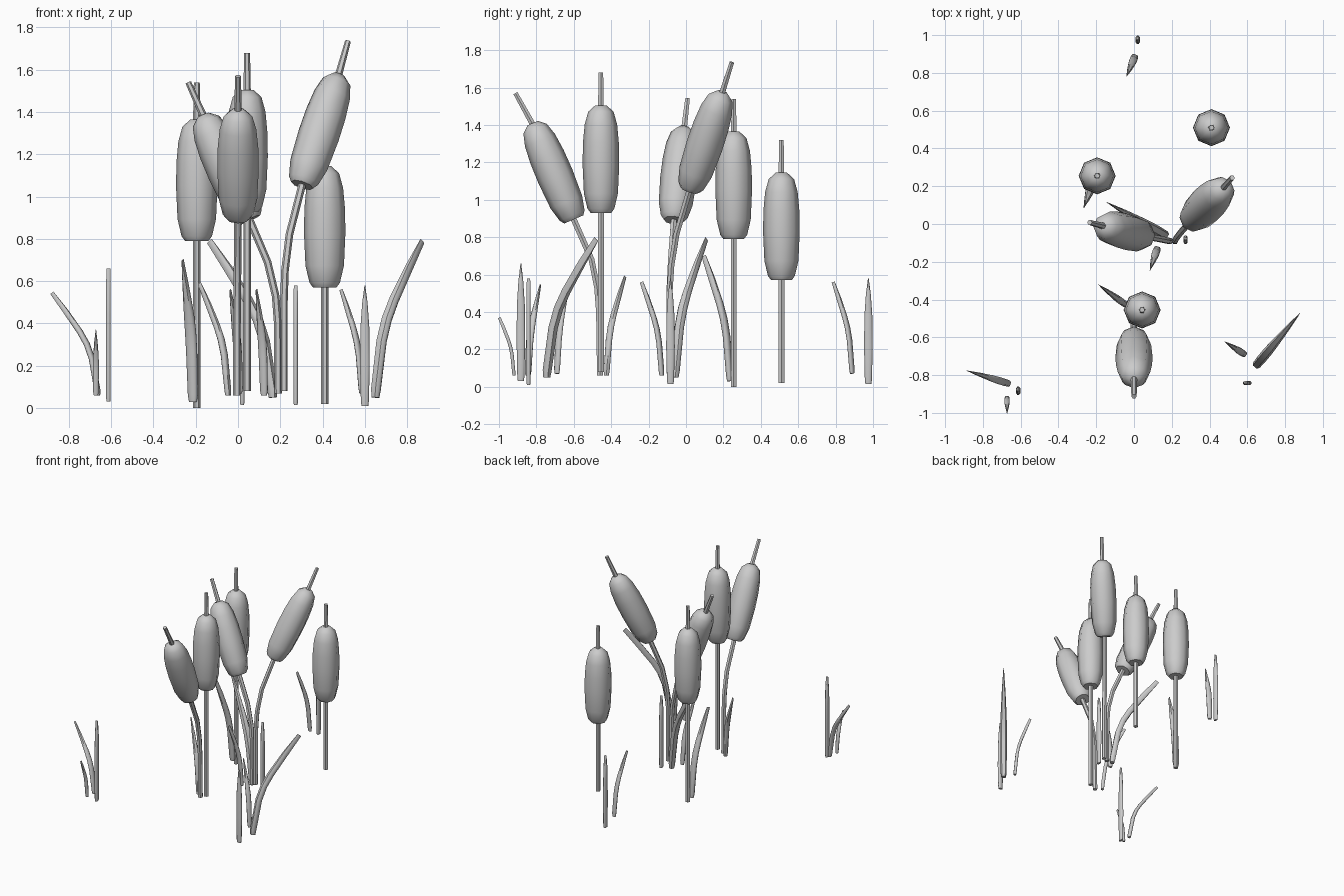
import bpy, math
from mathutils import Vector

if "Cube" in bpy.data.objects:
    bpy.data.objects.remove(bpy.data.objects["Cube"])


def add_mesh(name, rings, smooth=True):
    """Skin a list of equal-sized rings into a capped tube."""
    n = len(rings[0])
    verts = [p for ring in rings for p in ring]
    faces = []
    for i in range(len(rings) - 1):
        for k in range(n):
            a, b = i * n + k, i * n + (k + 1) % n
            faces.append((a, b, b + n, a + n))
    faces.append(tuple(reversed(range(n))))
    faces.append(tuple(range(len(verts) - n, len(verts))))
    me = bpy.data.meshes.new(name)
    me.from_pydata(verts, [], faces)
    me.validate()
    ob = bpy.data.objects.new(name, me)
    bpy.context.collection.objects.link(ob)
    if smooth:
        bpy.ops.object.select_all(action='DESELECT')
        ob.select_set(True)
        bpy.context.view_layer.objects.active = ob
        bpy.ops.object.shade_smooth_by_angle(angle=math.radians(50))
    return ob


def sweep(name, path, radii, sides, side_dir=None, section=None):
    """Sweep a polygon (or a section scaled by (width, thickness)) on a path."""
    pts = [Vector(p) for p in path]
    rings = []
    for i, p in enumerate(pts):
        t = (pts[min(i + 1, len(pts) - 1)] - pts[max(i - 1, 0)]).normalized()
        u = Vector(side_dir or (1, 0, 0))
        u = (u - t * u.dot(t)).normalized()
        v = t.cross(u)
        if section:
            w, h = radii[i]
            rings.append([p + u * w * a + v * h * b for a, b in section])
        else:
            ang = [2 * math.pi * k / sides for k in range(sides)]
            rings.append([p + (u * math.cos(a) + v * math.sin(a)) * radii[i] for a in ang])
    return add_mesh(name, rings)


HEAD = [(0, .055), (.04, .072), (.18, .091), (.45, .098), (.65, .096),
        (.82, .087), (.94, .068), (1, .03)]


def cattail(stem, top, tip):
    """Stem points end at the head's lower end."""
    low, top = Vector(stem[-1]), Vector(top)
    inside = low.lerp(top, .15)
    path = stem + [inside]
    sweep("stem", path, [.018] * len(path), 6)
    sweep("seed_head", [low.lerp(top, t) for t, r in HEAD], [r for t, r in HEAD], 8)
    sweep("spike", [low.lerp(top, .95), tip], [.018, .014], 6)


# upright cattails
for x, y, z0, z1 in [(-.195, .255, 0, .79), (.41, .51, .02, .57), (.043, -.455, .08, .93)]:
    cattail([(x, y, z0), (x, y, z1)], (x, y, z1 + .575), (x, y, z1 + .75))

# bent cattails
cattail([(-.005, -.46, .06), (-.005, -.465, .4), (-.004, -.475, .53), (-.002, -.505, .68),
         (0, -.6, .895)], (0, -.82, 1.41), (0, -.912, 1.57))
cattail([(.19, -.09, .07), (.188, -.09, .4), (.178, -.088, .53), (.14, -.08, .69),
         (.055, -.065, .89)], (-.165, -.01, 1.385), (-.235, .008, 1.54))
cattail([(.217, -.09, .08), (.217, -.088, .5), (.222, -.078, .65), (.243, -.05, .82),
         (.303, .02, 1.055)], (.477, .195, 1.575), (.52, .245, 1.735))

# blade cross-section: wide and thin with bevelled edges
BLADE = [(1, .35), (.6, 1), (-.6, 1), (-1, .35), (-1, -.35), (-.6, -1), (.6, -1), (1, -.35)]

# upright pointed leaves: x, y, z range, width direction
for x, y, z0, z1, d in [(-.613, -.883, .03, .66, (0, 1, 0)), (.6, -.842, .01, .58, (1, 0, 0)),
                        (.02, .975, .015, .58, (0, 1, 0)), (.273, -.083, .015, .58, (0, 1, 0))]:
    h = z1 - z0
    sweep("upright_leaf", [(x, y, z0 + h * t) for t in (0, .04, .35, .65, .85, 1)],
          [(.016, .009), (.019, .011), (.023, .011), (.021, .011), (.013, .011), (.002, .009)],
          8, d, BLADE)

# bent leaves: base, tip, half width, half thickness
BENT = [(
    (.65, -.745, .05), (.872, -.48, .79), .025, .02), (
    (.165, -.058, .05), (-.135, .11, .79), .025, .02), (
    (.585, -.69, .07), (.487, -.627, .56), .018, .011), (
    (-.663, -.845, .06), (-.88, -.778, .545), .019, .012), (
    (-.672, -.92, .06), (-.672, -.998, .37), .014, .009), (
    (.005, .888, .07), (-.037, .787, .56), .02, .011), (
    (-.213, .235, .03), (-.262, .095, .70), .026, .016), (
    (-.047, -.425, .06), (-.183, -.325, .59), .018, .013), (
    (.123, -.13, .06), (.087, -.238, .56), .02, .012)]
CURVE = [(0, 0, .7), (.05, .01, .9), (.36, .13, 1), (.5, .24, 1), (.62, .39, .9),
         (.82, .7, .55), (1, 1, .08)]
for base, tip, w, th in BENT:
    b, d = Vector(base), Vector(tip) - Vector(base)
    path = [b + Vector((d.x * s, d.y * s, d.z * t)) for t, s, k in CURVE]
    radii = [(w * k, th * (.8 if i in (0, 6) else 1)) for i, (t, s, k) in enumerate(CURVE)]
    sweep("bent_leaf", path, radii, 8, (-d.y, d.x, 0), BLADE)
